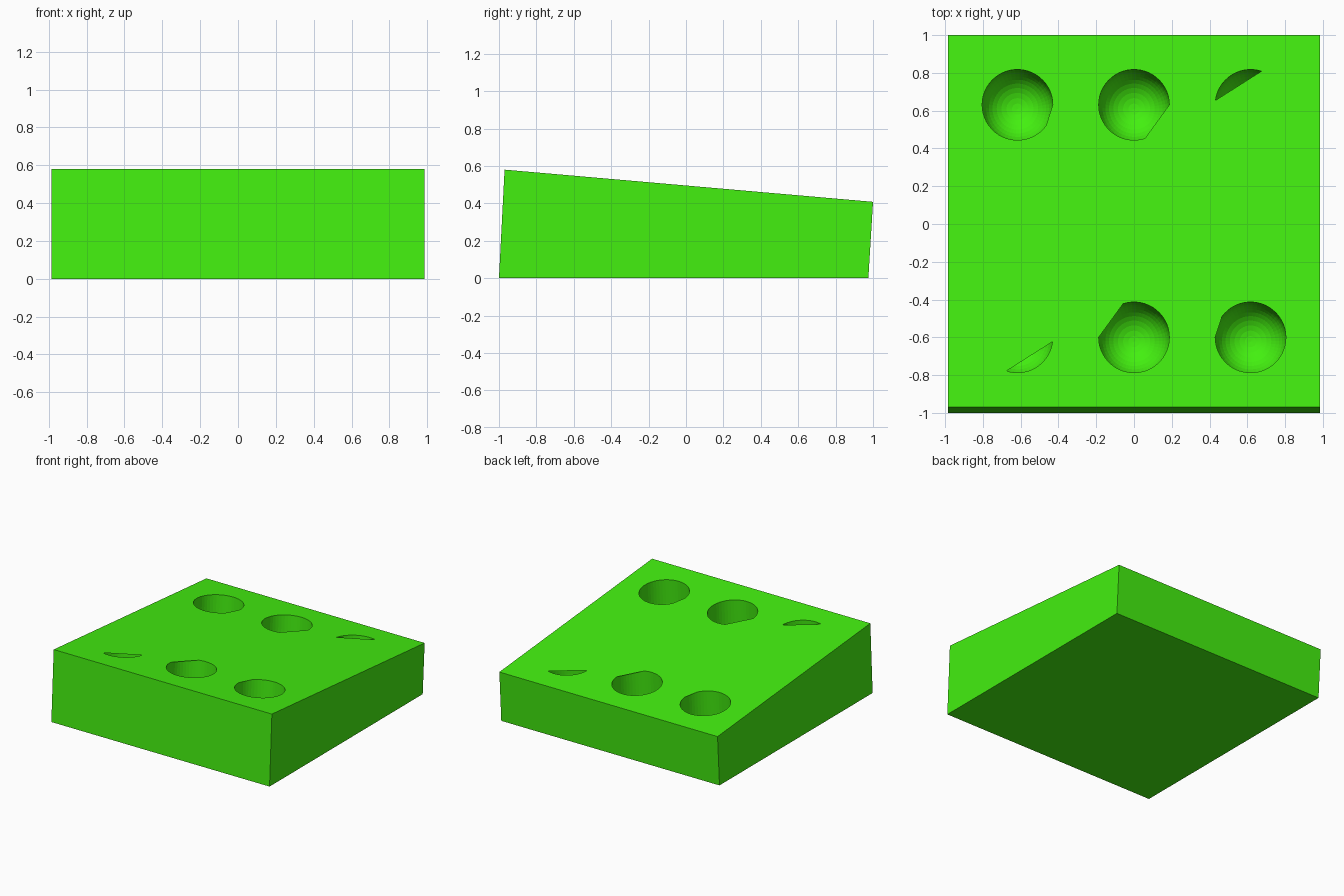
import bpy, bmesh
from math import sin, cos, pi
from mathutils import Vector

if "Cube" in bpy.data.objects:
    bpy.data.objects.remove(bpy.data.objects["Cube"])

HALF_X = 0.985
PIT_R = 0.187
WALL = 0.2          # straight part of each pit
SEG, RINGS = 50, 10
# Side profile (y, z): sloped top, slightly leaning ends
PROFILE = [(-1.0, 0.0), (0.975, 0.0), (1.0, 0.408), (-0.97, 0.58)]

mat = bpy.data.materials.new("green")
mat.diffuse_color = (0.056, 0.87, 0.005, 1)
mat.use_nodes = True
mat.node_tree.nodes["Principled BSDF"].inputs["Base Color"].default_value = mat.diffuse_color


def top_z(y):
    return 0.58 + (y + 0.97) * (0.408 - 0.58) / 1.97


def add_object(name, bm):
    mesh = bpy.data.meshes.new(name)
    bm.to_mesh(mesh)
    bm.free()
    mesh.materials.append(mat)
    obj = bpy.data.objects.new(name, mesh)
    bpy.context.collection.objects.link(obj)
    return obj


def rim_point(cx, cy, i):
    a = 2 * pi * i / SEG
    y = cy + PIT_R * sin(a)
    return Vector((cx + PIT_R * cos(a), y, top_z(y)))


# Pits: centre x, centre y, first and last rim step of the open arc.
# The rest of each pit is covered by the flat top.
# The front row is the back row turned half a revolution.
pits = []
for cx, first, last in ((-0.617, 0, 45), (0.0, 0, 40), (0.617, 10, 24)):
    pits.append((cx, 0.631, first, last))
    pits.append((-cx, -0.60, first + SEG // 2, last + SEG // 2))

# Block sides and bottom
bm = bmesh.new()
left = [bm.verts.new((-HALF_X, y, z)) for y, z in PROFILE]
right = [bm.verts.new((HALF_X, y, z)) for y, z in PROFILE]
bm.faces.new(left[::-1])
bm.faces.new(right)
for i in (0, 1, 3):
    j = (i + 1) % 4
    bm.faces.new((left[i], left[j], right[j], right[i]))
bmesh.ops.recalc_face_normals(bm, faces=bm.faces)
add_object("block_sides", bm)

# Top sheet with the clipped openings
bm = bmesh.new()
loops = [[Vector((x, y, top_z(y))) for x, y in
          ((-HALF_X, -0.97), (HALF_X, -0.97), (HALF_X, 1.0), (-HALF_X, 1.0))]]
for cx, cy, first, last in pits:
    loops.append([rim_point(cx, cy, i) for i in range(first, last + 1)])
edges = []
for pts in loops:
    vs = [bm.verts.new(p) for p in pts]
    edges += [bm.edges.new((v, vs[(k + 1) % len(vs)])) for k, v in enumerate(vs)]
bmesh.ops.triangle_fill(bm, use_beauty=True, use_dissolve=False,
                        edges=edges, normal=(0, 0, 1))
for f in bm.faces:
    f.normal_update()
    if f.normal.z < 0:
        f.normal_flip()
add_object("block_top", bm)

# Round pits below the top sheet: straight wall, then a bowl
down = Vector((0, -0.06, -1)).normalized()
for n, (cx, cy, _, _) in enumerate(pits):
    bm = bmesh.new()
    centre = Vector((cx, cy, top_z(cy)))
    sections = [(1.0, 0.0)]
    for r in range(RINGS):
        t = pi / 2 * r / RINGS
        sections.append((cos(t), WALL + PIT_R * sin(t)))
    rows = [[bm.verts.new(centre + (rim_point(cx, cy, i) - centre) * s + down * d)
             for i in range(SEG)] for s, d in sections]
    pole = bm.verts.new(centre + down * (WALL + PIT_R))
    for i in range(SEG):
        j = (i + 1) % SEG
        for a, b in zip(rows, rows[1:]):
            bm.faces.new((a[j], a[i], b[i], b[j]))
        bm.faces.new((rows[-1][j], rows[-1][i], pole))
    # Faces look into the hollow
    inner = centre + down * WALL
    for f in bm.faces:
        f.normal_update()
        if f.normal.dot(inner - f.calc_center_median()) < 0:
            f.normal_flip()
    add_object(f"pit_{n + 1}", bm)
